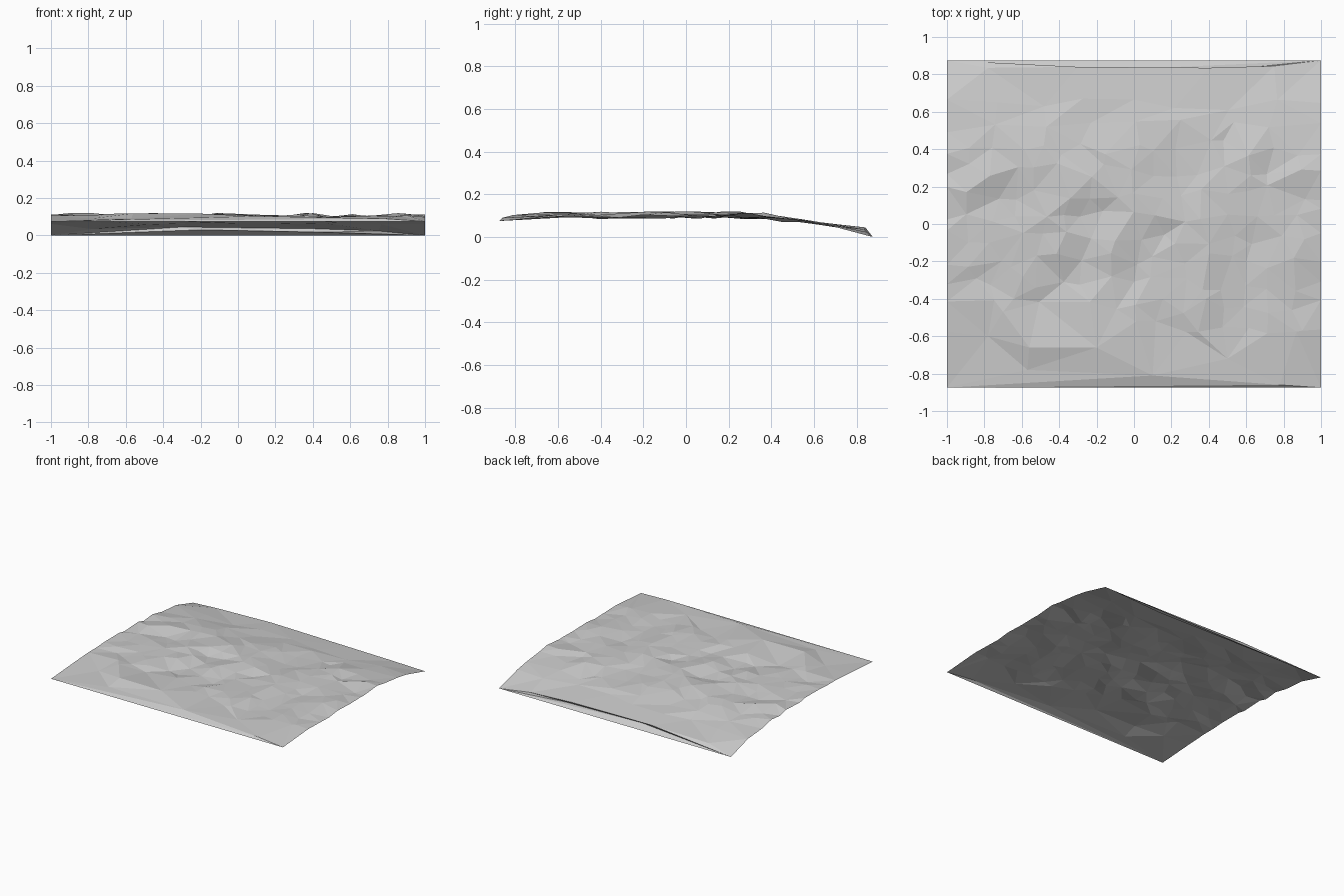
import bpy
import bmesh
import math
import random
from mathutils import Vector
from mathutils.geometry import delaunay_2d_cdt

random.seed(7)
cube = bpy.data.objects.get("Cube")
if cube:
    bpy.data.objects.remove(cube)

HALF_X, HALF_Y = 1.0, 0.875

# Long profile of the ground, front to back: (y, z)
PROFILE = [(-0.875, 0.075), (-0.8, 0.1), (-0.6, 0.102), (0.2, 0.104),
           (0.35, 0.1), (0.6, 0.07), (0.83, 0.04), (0.875, 0.0)]

# Slopes falling to the front right, and slopes facing the back left
FALLING = [(-0.77, 0.17), (-0.33, -0.16), (-0.42, -0.3), (0.45, 0.5),
           (0.72, 0.3), (0.9, 0.2), (0.87, -0.2), (0.45, -0.2), (0.1, 0.0),
           (-0.25, 0.15), (0.1, 0.38), (-0.05, -0.22), (0.43, 0.05),
           (-0.9, -0.25), (-0.6, -0.4), (0.45, -0.43)]
RISING = [(-0.62, 0.38), (-0.48, 0.55), (-0.85, 0.23), (0.57, 0.4),
          (0.58, 0.57), (0.83, 0.3), (0.73, -0.2), (-0.22, -0.07),
          (-0.02, -0.4), (-0.25, -0.33), (0.35, 0.18), (-0.55, 0.07)]


def base_height(y):
    for (y0, z0), (y1, z1) in zip(PROFILE, PROFILE[1:]):
        if y <= y1:
            return z0 + (z1 - z0) * (y - y0) / (y1 - y0)
    return PROFILE[-1][1]


def slope(x, y, centres):
    """Sum of small tilted patches, high toward the back left."""
    total = 0.0
    for cx, cy in centres:
        dx, dy = x - cx, y - cy
        total += (dy - dx) * math.exp(-(dx * dx + dy * dy) / 0.013)
    return total


def ground(x, y):
    rough = (slope(x, y, FALLING) - slope(x, y, RISING)) * 0.2
    rough += random.uniform(-0.009, 0.009)
    fade = min(1.0, max(0.12, (0.8 - y) / 0.35))
    return base_height(y) + max(-0.017, min(0.016, rough)) * fade


points = []


def add(x, y, z):
    points.append((x, y, z))
    return len(points) - 1


# Straight front and back borders
for x in (-HALF_X, HALF_X):
    add(x, -HALF_Y, 0.075)
    add(x, HALF_Y, 0.0)

# Front ridge and the step behind it
ridge = [add(-0.57, -0.78, 0.09), add(0.1, -0.81, 0.103), add(0.78, -0.86, 0.09)]
step = [add(-0.7, -0.47, 0.115), add(-0.56, -0.66, 0.118), add(-0.2, -0.66, 0.116)]
add(0.5, -0.72, 0.098)
add(0.9, -0.57, 0.108)
add(-0.78, -0.6, 0.09)

# Back lip, with a crease that tucks in under it
lip = [add(-0.78, 0.835, 0.034), add(-0.3, 0.84, 0.045),
       add(0.4, 0.835, 0.036), add(0.75, 0.845, 0.024)]
crease = [add(-0.2, 0.855, 0.03), add(0.45, 0.855, 0.017)]

# Rough middle: jittered rows of points, with straight side borders
ROWS, COLS = 11, 16
for row in range(ROWS):
    y0 = -0.56 + row * 0.121
    for col in range(COLS + 1):
        side = col in (0, COLS)
        x = -HALF_X + 2 * HALF_X * col / COLS
        x += 0 if side else random.uniform(-0.042, 0.042)
        y = y0 + random.uniform(-0.042, 0.042)
        near_step = x < -0.15 and y < -0.42 and not side
        thin_back = row > 8 and col % 2 and not side
        if not near_step and not thin_back:
            add(x, y, ground(x, y))

# Triangulate the plan, keeping the ridge, step and lip as edges
edges = [pair for line in (ridge, step, lip, crease)
         for pair in zip(line, line[1:])]
plan, _, faces, origins, _, _ = delaunay_2d_cdt(
    [Vector(p[:2]) for p in points], edges, [], 0, 1e-5)

bm = bmesh.new()
verts = []
for co, source in zip(plan, origins):
    z = points[source[0]][2] if source else base_height(co.y)
    y = 0.82 if source and source[0] in crease else co.y
    verts.append(bm.verts.new((co.x, y, z)))
for face in faces:
    bm.faces.new([verts[i] for i in face])
mesh = bpy.data.meshes.new("ground_sheet")
bm.to_mesh(mesh)
bm.free()

# Plain grey stone colour
stone = bpy.data.materials.new("stone_grey")
stone.use_nodes = True
colour = (0.6, 0.6, 0.6, 1.0)
stone.diffuse_color = colour
stone.node_tree.nodes["Principled BSDF"].inputs["Base Color"].default_value = colour
mesh.materials.append(stone)

sheet = bpy.data.objects.new("ground_sheet", mesh)
bpy.context.collection.objects.link(sheet)
